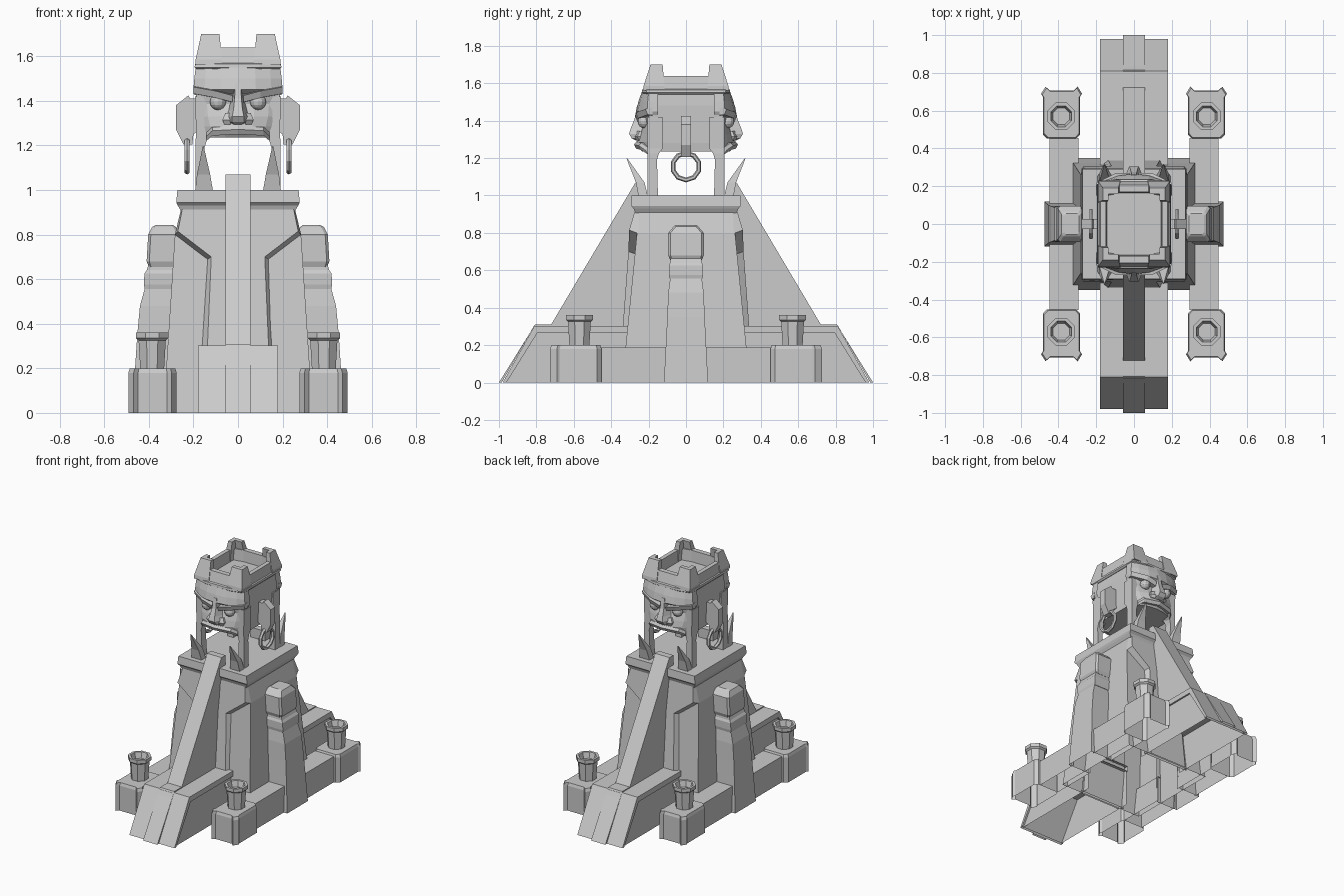
import bpy, bmesh, math
from mathutils import Matrix

if "Cube" in bpy.data.objects:
    bpy.data.objects.remove(bpy.data.objects["Cube"])


def finish(name, bm, mirror="", drop=None):
    """Make an object: open on the ground, hidden faces dropped, mirrored about the named axes."""
    bmesh.ops.recalc_face_normals(bm, faces=bm.faces[:])
    gone = [f for f in bm.faces if all(v.co.z < 0.001 for v in f.verts)
            or (drop and drop(f.calc_center_median()))]
    bmesh.ops.delete(bm, geom=gone, context='FACES')
    me = bpy.data.meshes.new(name)
    bm.to_mesh(me)
    bm.free()
    ob = bpy.data.objects.new(name, me)
    bpy.context.collection.objects.link(ob)
    if mirror:
        m = ob.modifiers.new("mirror", 'MIRROR')
        m.use_axis = ("x" in mirror, "y" in mirror, False)
        m.use_mirror_merge = False
    return ob


def loft(name, rings, mirror="", drop=None):
    """Skin a list of equal-length point rings and cap both ends."""
    bm = bmesh.new()
    vs = [[bm.verts.new(p) for p in r] for r in rings]
    n = len(vs[0])
    for a, b in zip(vs, vs[1:]):
        for i in range(n):
            j = (i + 1) % n
            bm.faces.new((a[i], a[j], b[j], b[i]))
    bm.faces.new(vs[0])
    bm.faces.new(vs[-1])
    return finish(name, bm, mirror, drop)


def rect(z, x0, x1, y0, y1):
    return [(x0, y0, z), (x1, y0, z), (x1, y1, z), (x0, y1, z)]


def sq(z, hx, hy):
    return rect(z, -hx, hx, -hy, hy)


def cham(z, x0, x1, y0, y1, c):
    return [(x0 + c, y0, z), (x1 - c, y0, z), (x1, y0 + c, z), (x1, y1 - c, z),
            (x1 - c, y1, z), (x0 + c, y1, z), (x0, y1 - c, z), (x0, y0 + c, z)]


def along_x(name, prof, h, mirror="", drop=None):
    return loft(name, [[(x, y, z) for y, z in prof] for x in (-h, h)], mirror, drop)


# Tower: recessed core, bevelled funnel-shaped panel front and back, cap slab
loft("tower_core", [sq(0, .335, .35), sq(.2, .322, .322), sq(.8, .283, .262)],
     drop=lambda c: c.z > .79)
front = [(.15, 0, .36), (.12, .7, .308), (.27, .815, .304), (.25, .912, .275)]
back = [(.185, 0, .33), (.142, .685, .26), (.284, .797, .255), (.256, .912, .25)]
loft("tower_front_panel", [[(x, -y, z) for x, z, y in h] + [(-x, -y, z) for x, z, y in reversed(h)]
                           for h in (front, back)], "y", lambda c: c.y > -.27 and abs(c.x) < .01)
loft("tower_shoulder", [sq(.797, .284, .256), sq(.912, .256, .252)], drop=lambda c: abs(c.x) < .01)
loft("tower_cap", [sq(.905, .255, .27), sq(.93, .27, .28), sq(.945, .277, .295),
                   sq(1.0, .272, .29)])

# Ramps: wide base with ledge, raised centre strip, steep upper ramp
along_x("ramp_base_sides", [(-.965, 0), (-.805, .265), (-.28, .265), (-.28, 0)], .168, "y",
        lambda c: abs(c.x) < .1)
along_x("ramp_base_ledge", [(-.98, 0), (-.81, .303), (-.28, .303), (-.28, .265),
                            (-.795, .265), (-.96, 0)], .18, "y", lambda c: c.y > -.29)
along_x("ramp_strip", [(-1, 0), (-.807, .31), (-.722, .31), (-.722, .3), (-.815, .3), (-.985, 0)],
        .057, "y")
along_x("upper_ramp", [(-.727, .3), (-.27, 1.07), (-.225, 1.07), (-.225, .99), (-.28, .3)], .057, "y",
        lambda c: abs(c.x) < .01 and (c.z < .31 or (c.y > -.26 and c.z < .9)))

# Side buttresses with wrist bands and a fist-like top
loft("side_buttress", [rect(0, .3, .475, -.118, .118), rect(.35, .28, .452, -.1, .1),
                       rect(.48, .27, .44, -.095, .095), rect(.57, .27, .415, -.083, .083)], "x",
     lambda c: c.x < .31)
loft("buttress_band", [rect(.555, .28, .418, -.088, .088), rect(.575, .28, .422, -.092, .092),
                       rect(.625, .28, .42, -.092, .092), rect(.64, .28, .41, -.085, .085),
                       rect(.67, .28, .4, -.082, .082)], "x", lambda c: c.x < .3)
loft("buttress_top", [cham(.655, .26, .4, -.085, .085, .01), cham(.68, .26, .41, -.095, .095, .012),
                      cham(.8, .26, .403, -.095, .095, .012), cham(.835, .28, .385, -.065, .065, .012),
                      cham(.842, .29, .37, -.055, .055, .01)], "x")

# Low walls and end blocks with flared corners
loft("low_wall", [rect(z, .295, .447, .1, .455) for z in (0, .186)], "xy",
     lambda c: c.y < .12 or c.y > .45)
block = [(.305, .452), (.46, .452), (.483, .475), (.483, .675), (.492, .69), (.468, .727),
         (.448, .708), (.318, .708), (.298, .727), (.275, .69), (.285, .675), (.285, .475)]
loft("end_block", [[(x, y, z) for x, y in block] for z in (0, .18)]
     + [[(.385 + (x - .385) * .94, .58 + (y - .58) * .95, .2) for x, y in block]], "xy")


# Octagonal fire pots
def octagon(r, z, cx=.385, cy=.57):
    return [(cx + r * math.cos(math.pi * (i + .5) / 4), cy + r * math.sin(math.pi * (i + .5) / 4), z)
            for i in range(8)]


loft("fire_pot", [octagon(r, z) for r, z in ((.058, .2), (.066, .325), (.078, .335), (.078, .36),
                                             (.06, .36), (.048, .32))], "xy", lambda c: c.z < .21)

# Head: core, corner posts, curved face mask
loft("head_core", [sq(1.235, .172, .19), sq(1.28, .178, .2), sq(1.48, .185, .2), sq(1.56, .18, .2)],
     drop=lambda c: c.z > 1.55)
loft("jaw_post", [rect(1.0, .142, .19, .15, .205), rect(1.19, .15, .19, .155, .205),
                  rect(1.225, .14, .19, .145, .205), rect(1.25, .125, .188, .125, .205),
                  rect(1.42, .125, .192, .125, .205)], "xy")
rows = [(1.235, .138, -.235, -.2), (1.255, .15, -.25, -.2), (1.285, .165, -.262, -.195),
        (1.33, .18, -.248, -.19), (1.385, .185, -.225, -.19), (1.43, .19, -.235, -.195),
        (1.45, .2, -.266, -.205), (1.50, .196, -.255, -.205), (1.55, .19, -.238, -.2)]
cols = (-1, -.75, -.4, 0, .4, .75, 1)
loft("face_mask", [[(t * w, yc + (ye - yc) * t * t, z) for t in cols] + [(w, -.15, z), (-w, -.15, z)]
                   for z, w, yc, ye in rows], "y", lambda c: c.y > -.16)

# Brows, eyes, nose, lip
loft("brow", [[(x, y, z + d) for y, d in ((-.18, -.02), (f, -.018), (f - .012, .012), (-.18, .022))]
              for x, z, f in ((.025, 1.412, -.258), (.1, 1.432, -.255), (.2, 1.45, -.205))], "xy")
bm = bmesh.new()
bmesh.ops.create_uvsphere(bm, u_segments=12, v_segments=8, radius=.036,
                          matrix=Matrix.Translation((.09, -.222, 1.395)))
finish("eye", bm, "xy")
loft("nose", [[(-b, -.2, z), (-a, y, z), (a, y, z), (b, -.2, z)] for z, a, b, y in
              ((1.295, .015, .035, -.27), (1.305, .028, .06, -.29), (1.33, .026, .065, -.305),
               (1.36, .02, .05, -.295), (1.41, .015, .03, -.275), (1.48, .013, .02, -.262))], "y")
loft("nostril", [[(x + sx * w, y, z) for sx, y in ((-1, -.2), (-1, f), (1, f + .015), (1, -.2))]
                 for x, z, w, f in ((.048, 1.295, .014, -.265), (.05, 1.315, .02, -.275),
                                    (.045, 1.345, .012, -.262))], "xy")
loft("upper_lip", [[(x, y, z + d) for y, d in ((-.17, -.016), (f, -.018), (f - .012, .004), (f, .02),
                                               (-.17, .02))]
                   for x, z, f in ((-.142, 1.238, -.205), (-.115, 1.262, -.24), (0, 1.268, -.266),
                                   (.115, 1.262, -.24), (.142, 1.238, -.205))], "y")


# Hollow crown with four angled corner spikes
def bow(z, hx, hy, b):
    p = [(-hx, -hy, z), (-hx * .5, -hy - b, z), (hx * .5, -hy - b, z), (hx, -hy, z)]
    return p + [(-x, -y, z) for x, y, z in p]


def corner(z, x0, x1, y0, y1, t):
    return [(x1, y1, z), (x0, y1, z), (x0, y1 - t, z), (x1 - t, y1 - t, z), (x1 - t, y0, z), (x1, y0, z)]


loft("crown", [bow(1.54, .185, .2, .025), bow(1.55, .195, .212, .025), bow(1.565, .193, .21, .025),
               bow(1.57, .186, .203, .022), bow(1.64, .178, .188, .018),
               bow(1.64, .148, .155, .015), bow(1.56, .142, .15, .015)])
loft("crown_spike", [corner(1.56, .072, .19, .115, .23, .048), corner(1.585, .072, .19, .115, .227, .048),
                     corner(1.7, .083, .165, .125, .19, .03)], "xy")

# Tusks rising from the cap beside each ramp
loft("tusk", [rect(1.0, .113, .192, -.255, -.205), rect(1.07, .125, .184, -.268, -.222),
              rect(1.197, .154, .158, -.318, -.313)], "xy")

# Ears and ring earrings
ear = [(.17, 1.41), (.215, 1.41), (.222, 1.425), (.278, 1.38), (.278, 1.27), (.245, 1.205),
       (.205, 1.205), (.2, 1.25), (.17, 1.27)]
loft("ear", [[(x, y, z) for x, z in ear] for y in (-.026, .026)], "x")
bpy.ops.mesh.primitive_torus_add(major_segments=10, minor_segments=6, major_radius=.072,
                                 minor_radius=.013, location=(0, 0, 0))
ring = bpy.context.object
ring.name = "earring"
ring.data.transform(Matrix.Translation((.228, 0, 1.155)) @ Matrix.Rotation(math.pi / 2, 4, 'Y'))
m = ring.modifiers.new("mirror", 'MIRROR')
m.use_mirror_merge = False
